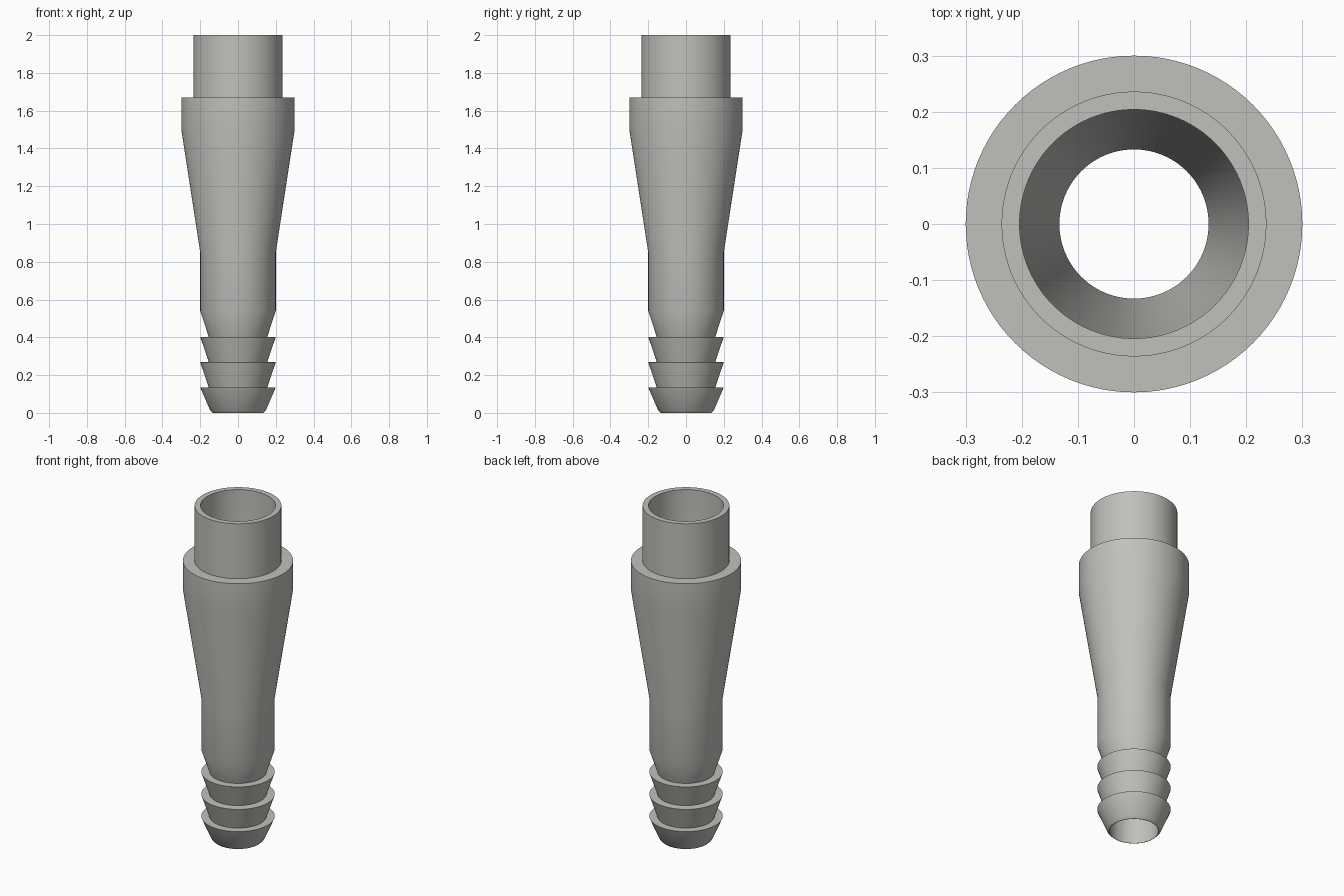
import bpy, bmesh, math

if "Cube" in bpy.data.objects:
    bpy.data.objects.remove(bpy.data.objects["Cube"])

SEGMENTS = 96

grey = bpy.data.materials.new("light_grey")
grey.diffuse_color = (0.53, 0.53, 0.50, 1)
grey.use_nodes = True
grey.node_tree.nodes["Principled BSDF"].inputs["Base Color"].default_value = grey.diffuse_color

# Closed wall section (radius, height): outside going up, then the bore going down
outside = [(0.135, 0.0), (0.147, 0.012), (0.2, 0.135)]
for z in (0.135, 0.27):                       # two upper hose barbs
    outside += [(0.155, z), (0.2, z + 0.133)]
outside += [(0.155, 0.403), (0.2, 0.54),      # neck into the plain shank
            (0.2, 0.85), (0.3, 1.5),          # flare to the collar
            (0.3, 1.67), (0.236, 1.67),       # collar shoulder
            (0.236, 2.0)]                     # spigot
bore = [(0.204, 2.0), (0.204, 1.5), (0.133, 0.85), (0.133, 0.0)]
section = outside + bore


def lathe(name, points, material):
    """Revolve a closed section around the z axis."""
    bm = bmesh.new()
    rings = []
    for r, z in points:
        rings.append([bm.verts.new((r * math.cos(a), r * math.sin(a), z))
                      for a in (2 * math.pi * i / SEGMENTS for i in range(SEGMENTS))])
    for lower, upper in zip(rings, rings[1:] + rings[:1]):
        for i in range(SEGMENTS):
            j = (i + 1) % SEGMENTS
            bm.faces.new((lower[i], lower[j], upper[j], upper[i]))
    bmesh.ops.recalc_face_normals(bm, faces=bm.faces)
    mesh = bpy.data.meshes.new(name)
    bm.to_mesh(mesh)
    bm.free()
    mesh.materials.append(material)
    obj = bpy.data.objects.new(name, mesh)
    bpy.context.collection.objects.link(obj)
    return obj


# Barbed hose fitting
fitting = lathe("hose_fitting", section, grey)
bpy.context.view_layer.objects.active = fitting
fitting.select_set(True)
bpy.ops.object.shade_smooth_by_angle(angle=math.radians(30))
